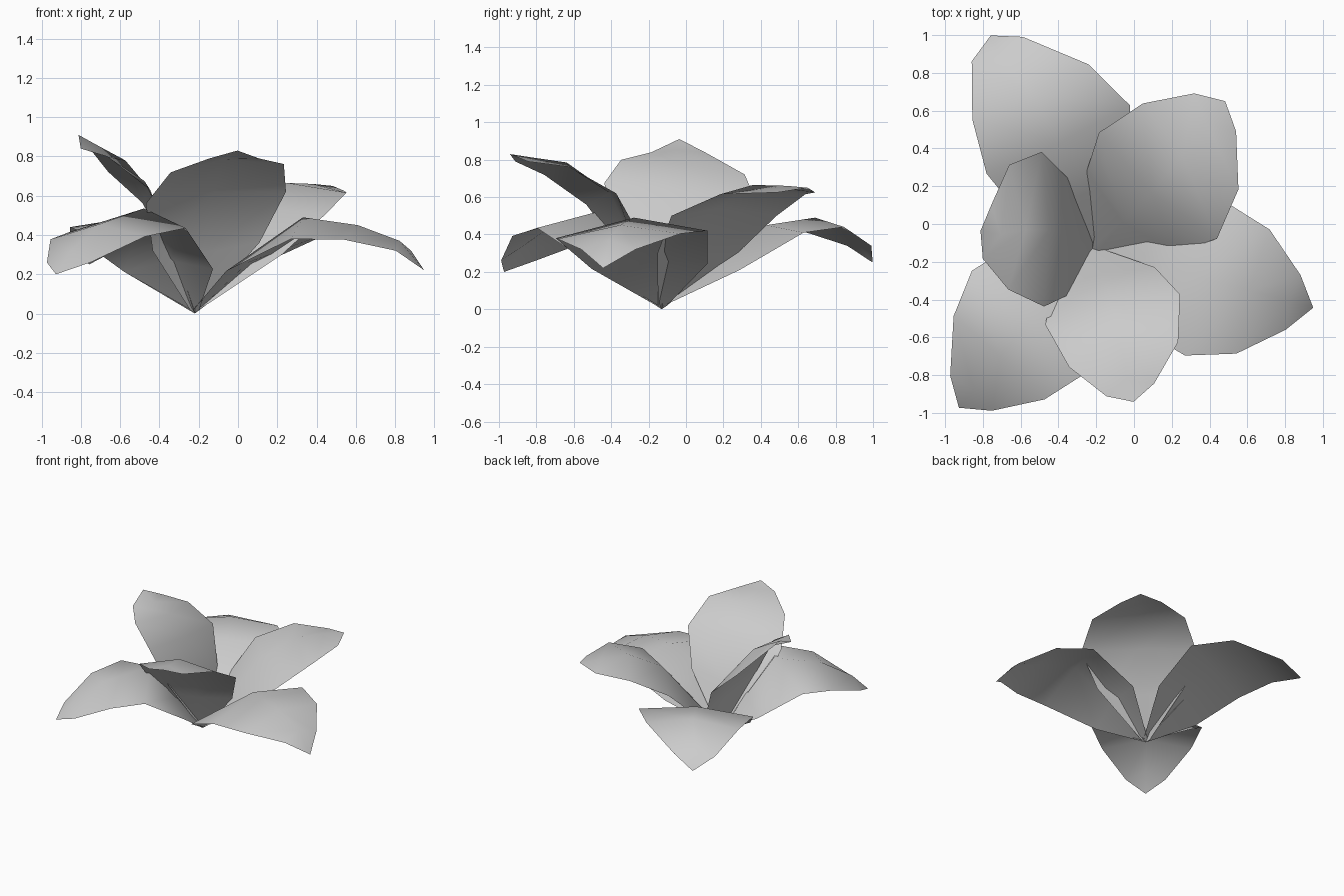
import bpy
import bmesh
import math
from mathutils import Matrix, Vector

default_cube = bpy.data.objects.get("Cube")
if default_cube:
    bpy.data.objects.remove(default_cube, do_unlink=True)

# One pale grey for the whole flower
petal_grey = bpy.data.materials.new("petal_grey")
petal_grey.use_nodes = True
colour = (0.6, 0.6, 0.6, 1.0)
petal_grey.diffuse_color = colour
petal_grey.node_tree.nodes["Principled BSDF"].inputs["Base Color"].default_value = colour

flower_base = Vector((-0.22, -0.13, 0.0))
base_point = (0.0, 0.0)
half_widths = [0.03, 0.32, 0.42, 0.34, 0.15]


def make_petal(name, angle, midrib, rim, tip, breadth=1.0, bow=0.0, skew=0.0, roll=0.0):
    """Loft a folded petal from midrib and rim profiles of (reach, height) pairs."""
    bm = bmesh.new()
    midrib = [base_point] + midrib
    rim = [(base_point[0], base_point[1] + 0.02)] + rim
    rows = []
    for i, (mid, edge, width) in enumerate(zip(midrib, rim, half_widths)):
        swell = math.sin(math.pi * i / len(half_widths[1:]))
        row = []
        for side in (-1, 0, 1):
            reach, height = edge if side else mid
            row.append(bm.verts.new((reach + side * skew * swell,
                                     side * width * breadth + bow * swell,
                                     height + side * roll * swell)))
        rows.append(row)

    # Skin neighbouring rows, then close the end with two triangles
    for lower, upper in zip(rows, rows[1:]):
        for j in range(2):
            bm.faces.new((lower[j], upper[j], upper[j + 1], lower[j + 1]))
    end = bm.verts.new((tip[0], 0, tip[1]))
    for a, b in zip(rows[-1], rows[-1][1:]):
        bm.faces.new((a, end, b))

    place = Matrix.Translation(flower_base) @ Matrix.Rotation(math.radians(angle), 4, "Z")
    bm.transform(place)
    mesh = bpy.data.meshes.new(name)
    bm.to_mesh(mesh)
    bm.free()
    mesh.materials.append(petal_grey)
    mesh.polygons.foreach_set("use_smooth", [True] * len(mesh.polygons))
    petal = bpy.data.objects.new(name, mesh)
    bpy.context.collection.objects.link(petal)


# Outer ring: wide petals that arch over and droop
make_petal("outer_petal_left", -15,
           midrib=[(0.28, 0.26), (0.57, 0.49), (0.86, 0.45), (1.08, 0.37)],
           rim=[(0.25, 0.23), (0.62, 0.4), (0.88, 0.39), (1.1, 0.32)],
           tip=(1.21, 0.22), roll=0.02)
make_petal("outer_petal_back", 115.5,
           midrib=[(0.28, 0.24), (0.58, 0.45), (0.88, 0.49), (1.14, 0.38)],
           rim=[(0.28, 0.21), (0.6, 0.41), (0.89, 0.44), (1.17, 0.34)],
           tip=(1.25, 0.25), bow=-0.085)
make_petal("outer_petal_front", 230,
           midrib=[(0.19, 0.27), (0.39, 0.535), (0.75, 0.455), (0.98, 0.32)],
           rim=[(0.2, 0.22), (0.52, 0.425), (0.76, 0.385), (1.0, 0.26)],
           tip=(1.1, 0.2), breadth=0.96, bow=-0.01, skew=0.02, roll=0.01)

# Inner ring: steep petals that level out towards the tip
make_petal("inner_petal_back", 48,
           midrib=[(0.21, 0.27), (0.43, 0.54), (0.68, 0.665), (0.9, 0.66)],
           rim=[(0.28, 0.3), (0.48, 0.5), (0.75, 0.615), (0.97, 0.625)],
           tip=(1.05, 0.65), bow=-0.035)
make_petal("inner_petal_front", -75,
           midrib=[(0.14, 0.31), (0.29, 0.62), (0.53, 0.785), (0.72, 0.812)],
           rim=[(0.17, 0.34), (0.34, 0.59), (0.585, 0.74), (0.775, 0.79)],
           tip=(0.84, 0.83), breadth=0.87, bow=0.02, skew=0.015, roll=0.03)
make_petal("inner_petal_right", 171,
           midrib=[(0.11, 0.33), (0.24, 0.63), (0.365, 0.78), (0.49, 0.85)],
           rim=[(0.14, 0.36), (0.275, 0.62), (0.455, 0.76), (0.565, 0.84)],
           tip=(0.6, 0.91), breadth=0.96, bow=-0.06, skew=-0.07, roll=0.055)
